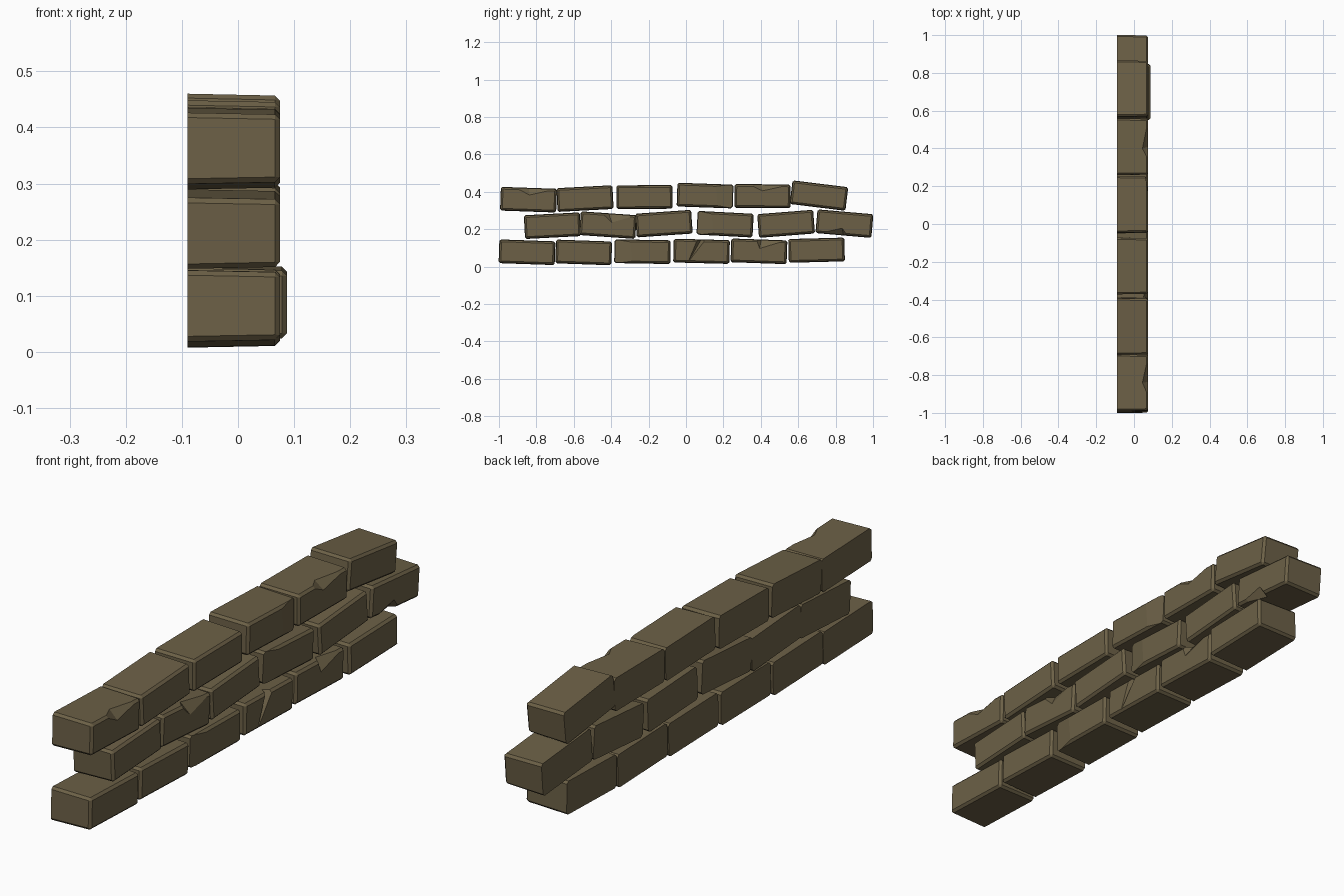
import bpy, bmesh
from math import radians
from mathutils import Matrix, Vector

if "Cube" in bpy.data.objects:
    bpy.data.objects.remove(bpy.data.objects["Cube"])

stone = bpy.data.materials.new("brown_stone")
stone.use_nodes = True
colour = (0.15, 0.118, 0.062, 1)
stone.diffuse_color = colour
stone.node_tree.nodes["Principled BSDF"].inputs["Base Color"].default_value = colour

BACK, FRONT = -0.09, 0.075
LENGTH, HEIGHT = 0.30, 0.127
TOP = HEIGHT / 2 * 0.95


def brick_mesh(front):
    """Tapered block, chamfered everywhere except round its flat back."""
    bm = bmesh.new()
    bmesh.ops.create_cube(bm, size=1)
    for v in bm.verts:
        is_front = v.co.x > 0
        v.co.x = front if is_front else BACK
        v.co.y *= LENGTH * (0.98 if is_front else 1)
        v.co.z *= HEIGHT * (0.95 if is_front else 1)
    edges = [e for e in bm.edges if max(v.co.x for v in e.verts) > 0]
    bmesh.ops.bevel(bm, geom=edges, offset=0.009, segments=1, affect='EDGES')
    return bm


def split_corner(bm, crack, side):
    """Slope the face back from a crack line to one end of the brick."""
    start = Vector((FRONT, crack, 0))
    end = Vector((FRONT - 0.013, side * LENGTH / 2, 0))
    lean = Vector((0, -0.12, 1))
    normal = (end - start).cross(lean)
    if normal.x < 0:
        normal.negate()
    geom = bm.verts[:] + bm.edges[:] + bm.faces[:]
    cut = bmesh.ops.bisect_plane(bm, geom=geom, plane_co=start,
                                 plane_no=normal, clear_outer=True)
    rim = [e for e in cut["geom_cut"] if isinstance(e, bmesh.types.BMEdge)]
    bmesh.ops.holes_fill(bm, edges=rim)


def chip(ob, a, tip, c, deep, drop, depth, side):
    """Cut a V-shaped chip out of the front edge; side is 1 top, -1 bottom."""
    A, C = Vector((FRONT, a, side * TOP)), Vector((FRONT, c, side * TOP))
    P = Vector((FRONT, tip, side * (TOP - drop)))
    D = Vector((FRONT - depth, deep, side * TOP))
    mid = (P + D) / 2
    bm = bmesh.new()
    for co in (P + (P - D) / 2, D + (D - P) / 2, A * 2 - mid, C * 2 - mid):
        bm.verts.new(co)
    bmesh.ops.convex_hull(bm, input=bm.verts[:])
    bmesh.ops.recalc_face_normals(bm, faces=bm.faces[:])
    mesh = bpy.data.meshes.new("chip_cutter")
    bm.to_mesh(mesh)
    bm.free()
    cutter = bpy.data.objects.new("chip_cutter", mesh)
    cutter.hide_render = True
    cutter.matrix_world = ob.matrix_world
    bpy.context.collection.objects.link(cutter)
    mod = ob.modifiers.new("chip", 'BOOLEAN')
    mod.operation, mod.solver, mod.object = 'DIFFERENCE', 'EXACT', cutter
    bpy.context.view_layer.update()
    bpy.context.view_layer.objects.active = ob
    bpy.ops.object.modifier_apply(modifier=mod.name)
    bpy.data.objects.remove(cutter)


# Each brick: centre y, centre z, tilt in degrees
rows = {
    "bottom": [(-.85, .077, -2), (-.547, .076, -2), (-.233, .08, -1),
               (.083, .082, -1.5), (.39, .082, -2), (.698, .088, 1.5)],
    "middle": [(-.714, .219, 3), (-.417, .222, -4), (-.118, .23, 4),
               (.209, .227, -3), (.535, .229, 4.5), (.847, .23, -5)],
    "top": [(-.842, .358, -2), (-.54, .364, 3), (-.222, .372, .5),
            (.102, .38, -2), (.409, .377, -.5), (.711, .38, -7)],
}
# Damage: cracked corners (crack position, end) and chips
corners = {("bottom", 3): (-.06, -1), ("middle", 4): (-.068, -1), ("top", 4): (.062, 1)}
chips = {
    ("bottom", 4): (-.025, -.07, .018, -.005, .12, .03, 1),
    ("bottom", 5): (-.015, .003, .135, .01, .045, .03, 1),
    ("middle", 2): (-.035, .02, .14, 0, .045, .03, 1),
    ("middle", 6): (-.12, -.01, .02, 0, .035, .03, -1),
    ("top", 1): (-.07, .005, .14, 0, .035, .03, 1),
    ("top", 5): (-.07, 0, .14, -.01, .032, .03, 1),
}

for row, bricks in rows.items():
    for i, (y, z, tilt) in enumerate(bricks, 1):
        key = (row, i)
        bm = brick_mesh(FRONT + 0.012 if key == ("bottom", 6) else FRONT)
        if key in corners:
            split_corner(bm, *corners[key])
        bmesh.ops.recalc_face_normals(bm, faces=bm.faces[:])
        mesh = bpy.data.meshes.new(f"{row}_brick_{i}")
        bm.to_mesh(mesh)
        bm.free()
        mesh.materials.append(stone)
        ob = bpy.data.objects.new(mesh.name, mesh)
        bpy.context.collection.objects.link(ob)
        ob.matrix_world = Matrix.Translation((0, y, z)) @ Matrix.Rotation(radians(tilt), 4, 'X')
        bpy.context.view_layer.update()
        if key in chips:
            chip(ob, *chips[key])
